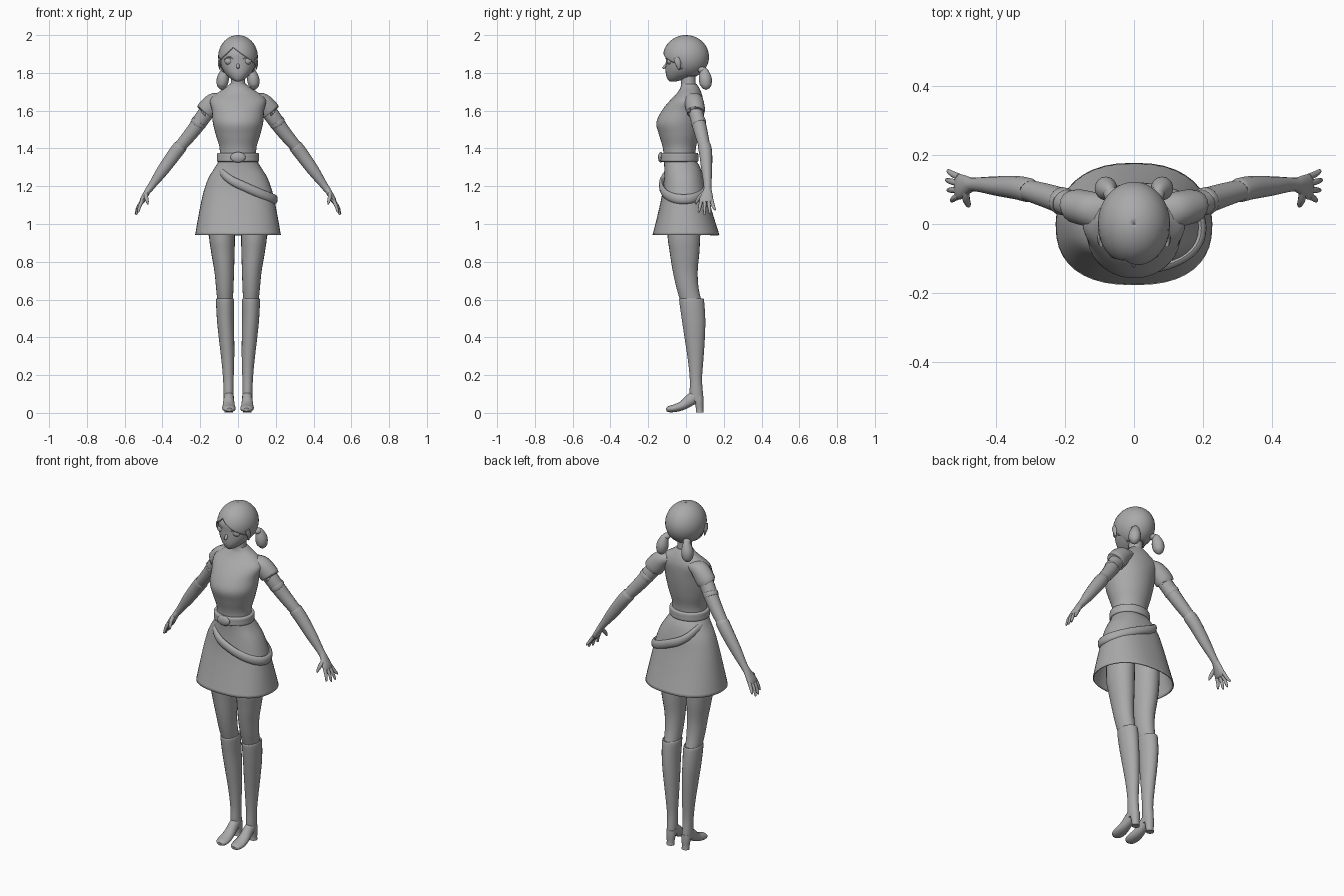
import bpy, bmesh, math
from mathutils import Vector

grey = bpy.data.materials.new("plain grey")
grey.diffuse_color = (0.4, 0.4, 0.4, 1)


def skin(name, rings, caps=True, loop=False, mirror=False, thick=0):
    """Join rings of points into a smooth surface."""
    bm = bmesh.new()
    rows = [[bm.verts.new(p) for p in r] for r in rings]
    n = len(rows[0])
    for i in range(len(rows) if loop else len(rows) - 1):
        a, b = rows[i], rows[(i + 1) % len(rows)]
        for j in range(n):
            k = (j + 1) % n
            bm.faces.new((a[j], a[k], b[k], b[j]))
    if caps and not loop:
        bm.faces.new(rows[0])
        bm.faces.new(rows[-1])
    bmesh.ops.remove_doubles(bm, verts=bm.verts, dist=1e-5)
    bmesh.ops.recalc_face_normals(bm, faces=bm.faces)
    me = bpy.data.meshes.new(name)
    bm.to_mesh(me)
    bm.free()
    me.materials.append(grey)
    ob = bpy.data.objects.new(name, me)
    bpy.context.collection.objects.link(ob)
    bpy.ops.object.select_all(action='DESELECT')
    ob.select_set(True)
    bpy.context.view_layer.objects.active = ob
    bpy.ops.object.shade_smooth_by_angle(angle=math.radians(45))
    if thick:
        ob.modifiers.new("thickness", 'SOLIDIFY').thickness = thick
    if mirror:
        ob.modifiers.new("mirror", 'MIRROR')
    return ob


def spline(keys, sub=5):
    """Smooth curve through key rows of any width."""
    out = []
    for i in range(len(keys) - 1):
        p0, p1 = keys[max(i - 1, 0)], keys[i]
        p2, p3 = keys[i + 1], keys[min(i + 2, len(keys) - 1)]
        for s in range(sub):
            t = s / sub
            out.append([0.5 * (2 * b + (c - a) * t + (2 * a - 5 * b + 4 * c - d) * t * t
                               + (3 * b - a - 3 * c + d) * t ** 3)
                        for a, b, c, d in zip(p0, p1, p2, p3)])
    return out + [list(keys[-1])]


def power(v, e):
    return math.copysign(abs(v) ** e, v)


def loft(name, keys, n=32, e=1.0, **kw):
    """Level oval sections: z, centre x, half width, front y, back y."""
    rings = []
    for z, cx, rx, yf, yb in spline(keys):
        rings.append([Vector((cx + rx * power(math.cos(a), e),
                              (yf + yb) / 2 + (yb - yf) / 2 * power(math.sin(a), e if math.sin(a) < 0 else 1), z))
                      for a in (2 * math.pi * j / n for j in range(n))])
    return skin(name, rings, **kw)


def tube(name, keys, ref=(0, 1, 0), n=16, **kw):
    """Oval sections along a path: x, y, z, radius along ref, radius across."""
    pts = spline(keys)
    rings = []
    for i, p in enumerate(pts):
        t = Vector(pts[min(i + 1, len(pts) - 1)][:3]) - Vector(pts[max(i - 1, 0)][:3])
        t.normalize()
        u = Vector(ref)
        u = (u - t * u.dot(t)).normalized()
        v = t.cross(u)
        rings.append([Vector(p[:3]) + u * p[3] * math.cos(a) + v * p[4] * math.sin(a)
                      for a in (2 * math.pi * j / n for j in range(n))])
    return skin(name, rings, mirror=True, **kw)


def ball(name, c, r, mirror=True, n=20, m=12):
    rings = [[Vector((c[0] + r[0] * math.sin(t) * math.cos(a), c[1] + r[1] * math.sin(t) * math.sin(a),
                      c[2] + r[2] * math.cos(t))) for a in (2 * math.pi * j / n for j in range(n))]
             for t in (0.01 + (math.pi - 0.02) * i / m for i in range(m + 1))]
    return skin(name, rings, mirror=mirror)


# Torso, neck and skirt
loft("bodice", [(1.33, 0, .1, -.118, .05), (1.40, 0, .097, -.122, .052), (1.47, 0, .117, -.142, .068),
                (1.535, 0, .133, -.157, .08), (1.60, 0, .138, -.128, .088), (1.655, 0, .148, -.084, .09),
                (1.69, 0, .115, -.05, .083), (1.72, 0, .068, -.03, .07), (1.742, 0, .042, -.026, .056)], n=40)
loft("neck", [(1.70, 0, .055, -.035, .065), (1.74, 0, .039, -.026, .052), (1.82, 0, .037, -.03, .05)])
loft("skirt", [(1.34, 0, .098, -.118, .05), (1.30, 0, .122, -.115, .075), (1.24, 0, .158, -.117, .094),
               (1.16, 0, .185, -.126, .112), (1.05, 0, .208, -.15, .143), (.942, 0, .227, -.177, .177)],
     n=40, e=.82, caps=False, thick=.006)

# Belt and buckle
loft("belt", [(1.330, 0, .09, -.11, .045), (1.331, 0, .110, -.134, .064), (1.352, 0, .112, -.136, .066),
              (1.375, 0, .109, -.133, .063), (1.376, 0, .088, -.11, .045)], n=40)
ball("buckle", (0, -.134, 1.353), (.04, .014, .028), mirror=False)

# Slanted sash around the hips
rings = []
for i in range(48):
    a = 2 * math.pi * i / 48
    z = 1.213 - .082 * math.cos(a)
    rx = .148 + .047 * math.cos(a)
    ry = .116 + .012 * math.cos(a)
    c = Vector((rx * power(math.cos(a), .9), -.012 + ry * power(math.sin(a), .9), z))
    out = Vector((math.cos(a), math.sin(a), 0))
    rings.append([c + out * .015 * math.cos(b) + Vector((0, 0, .026 * math.sin(b)))
                  for b in (2 * math.pi * j / 12 for j in range(12))])
skin("hip_sash", rings, loop=True)

# Sleeves, arms and gloves
tube("sleeve", [(.08, .03, 1.665, .05, .03), (.125, .042, 1.645, .052, .05), (.168, .052, 1.598, .049, .055),
                (.171, .052, 1.594, .04, .045)])
tube("upper_arm", [(.13, .045, 1.64, .036, .04), (.175, .055, 1.58, .038, .042), (.24, .078, 1.49, .036, .037),
                   (.315, .1, 1.40, .03, .031)])
tube("arm_band", [(.2, .063, 1.547, .036, .038), (.202, .064, 1.544, .04, .042),
                  (.212, .068, 1.53, .04, .041), (.214, .069, 1.527, .035, .036)])
tube("glove", [(.303, .097, 1.414, .026, .028), (.305, .098, 1.411, .035, .036), (.34, .105, 1.365, .034, .036),
               (.40, .11, 1.282, .028, .031), (.45, .114, 1.212, .021, .021), (.475, .114, 1.178, .02, .018)])
tube("palm", [(.468, .114, 1.19, .019, .017), (.485, .112, 1.162, .028, .016), (.503, .108, 1.13, .037, .015),
              (.512, .108, 1.113, .034, .011)])
for k, (y0, tip) in enumerate([(.136, (.537, .153, 1.077)), (.118, (.541, .127, 1.058)),
                               (.099, (.537, .098, 1.056)), (.081, (.527, .068, 1.066))]):
    tube("finger_%d" % (k + 1), [(.506, y0, 1.125, .010, .010), ((.513 + tip[0]) / 2, (y0 + tip[1]) / 2, 1.094, .009, .009),
                                 (*tip, .006, .006), (tip[0] + .001, tip[1], tip[2] - .005, .002, .002)], n=10)
tube("thumb", [(.486, .098, 1.163, .012, .011), (.486, .073, 1.143, .011, .011),
               (.48, .056, 1.118, .008, .008), (.478, .052, 1.104, .003, .003)], n=10)

# Legs, tall boots, heels and feet
loft("thigh", [(1.15, .083, .068, -.095, .085), (.95, .085, .069, -.098, .076), (.85, .08, .062, -.086, .071),
               (.75, .073, .052, -.07, .062), (.66, .07, .046, -.05, .067), (.58, .068, .04, -.026, .085)],
     n=24, mirror=True)
loft("boot_shaft", [(.602, .069, .038, -.028, .086), (.598, .069, .047, -.036, .095), (.5, .067, .045, -.023, .102),
                    (.4, .061, .041, -.008, .1), (.28, .054, .034, .01, .092), (.18, .051, .028, .02, .085),
                    (.1, .05, .027, .02, .09), (.06, .049, .026, .03, .092)], n=24, mirror=True)
loft("heel", [(.09, .049, .026, .038, .092), (.06, .049, .026, .045, .093), (.025, .049, .022, .052, .092),
              (.003, .049, .022, .052, .094)], n=16, mirror=True)
tube("foot", [(.049, .065, .098, .026, .032), (.049, .025, .07, .028, .032), (.049, -.015, .041, .032, .025),
              (.048, -.055, .026, .036, .021), (.046, -.088, .02, .031, .017), (.045, -.104, .017, .016, .009)],
     ref=(1, 0, 0))

# Face, nose and eyes
loft("face", [(1.755, 0, .012, -.086, -.05), (1.766, 0, .034, -.097, -.01), (1.79, 0, .062, -.106, .05),
              (1.82, 0, .083, -.108, .075), (1.86, 0, .094, -.107, .085), (1.91, 0, .092, -.104, .085),
              (1.95, 0, .065, -.07, .07)], e=.92)
tube("nose", [(0, -.098, 1.85, .006, .006), (0, -.112, 1.832, .009, .009), (0, -.124, 1.824, .004, .004)],
     ref=(1, 0, 0), n=10)
ball("eye", (.048, -.086, 1.862), (.024, .016, .019))
tube("eyelid", [(.02, -.101, 1.862, .002, .002), (.034, -.101, 1.879, .004, .004), (.052, -.096, 1.883, .004, .004),
                (.074, -.08, 1.87, .002, .002)], n=8)

# Hair cap with a parted fringe, side locks and tails
n, m = 64, 18
rings = [[] for _ in range(m + 1)]
for j in range(n):
    a = 2 * math.pi * j / n - math.pi
    x = math.sin(a)
    deg = abs(math.degrees(a))
    if deg < 68:
        low = 1.937 - 1.05 * abs(.105 * x + .03) * (1 if x < -.28 else .68)
    else:
        low = 1.82 if deg < 80 else 1.782
    tmax = math.acos(max(-.97, min(1, (low - 1.885) / .115)))
    for i in range(m + 1):
        t = .01 + (tmax - .01) * i / m
        s = math.sin(t)
        rings[i].append(Vector((.105 * s * x, -.122 * s * math.cos(a), 1.885 + .115 * math.cos(t))))
skin("hair", rings, caps=False, thick=.008)
tube("side_lock", [(.094, -.05, 1.88, .018, .008), (.099, -.042, 1.85, .015, .008), (.095, -.036, 1.815, .003, .003)], n=10)
ball("hair_tie", (.066, .086, 1.815), (.022, .022, .018))
tube("hair_tail", [(.066, .088, 1.827, .008, .008), (.072, .096, 1.808, .023, .021), (.08, .102, 1.77, .034, .032),
                   (.084, .104, 1.735, .03, .028), (.085, .102, 1.716, .014, .014), (.085, .101, 1.712, .003, .003)])
